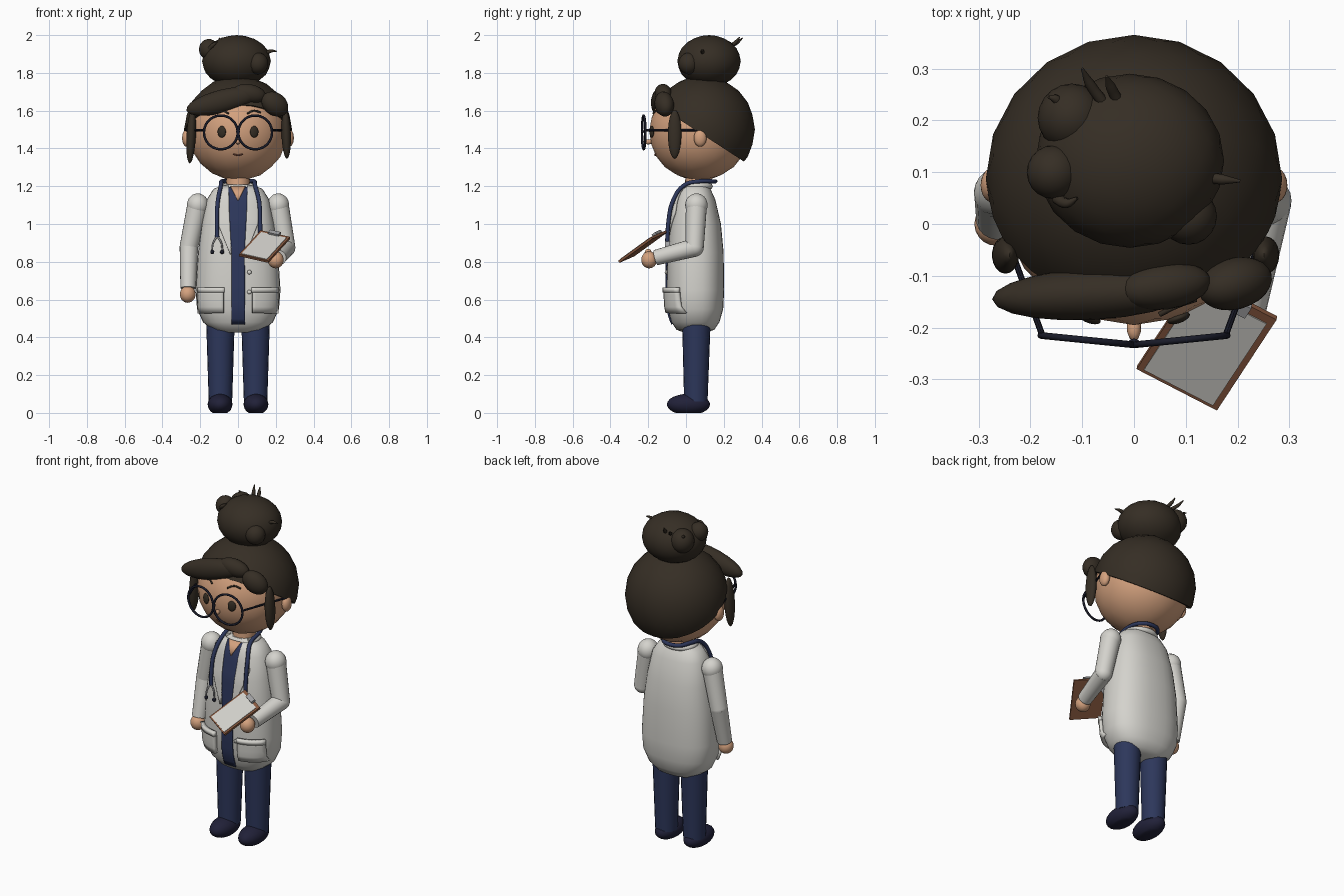
import bpy, bmesh, math
from mathutils import Matrix, Vector, Euler

if "Cube" in bpy.data.objects:
    bpy.data.objects.remove(bpy.data.objects["Cube"])


def material(name, rgb):
    m = bpy.data.materials.new(name)
    m.diffuse_color = (*rgb, 1)
    m.use_nodes = True
    m.node_tree.nodes["Principled BSDF"].inputs["Base Color"].default_value = m.diffuse_color
    return m


HAIR = material("dark_brown", (0.036, 0.027, 0.018))
SKIN = material("skin", (0.66, 0.36, 0.21))
WHITE = material("coat_white", (0.66, 0.65, 0.61))
NAVY = material("navy", (0.026, 0.038, 0.105))
SHOE = material("dark_navy", (0.015, 0.015, 0.04))
FRAME = material("frame_black", (0.010, 0.011, 0.022))
BOARD = material("board_brown", (0.25, 0.10, 0.05))
STEEL = material("steel_grey", (0.36, 0.36, 0.37))
MOUTH = material("mouth_brown", (0.22, 0.08, 0.05))


def finish(obj, mat, angle=40):
    obj.data.materials.clear()
    obj.data.materials.append(mat)
    bpy.ops.object.select_all(action='DESELECT')
    obj.select_set(True)
    bpy.context.view_layer.objects.active = obj
    bpy.ops.object.shade_smooth_by_angle(angle=math.radians(angle))
    return obj


def from_bmesh(name, bm, mat, angle=40):
    bmesh.ops.recalc_face_normals(bm, faces=bm.faces)
    me = bpy.data.meshes.new(name)
    bm.to_mesh(me)
    bm.free()
    obj = bpy.data.objects.new(name, me)
    bpy.context.collection.objects.link(obj)
    return finish(obj, mat, angle)


def ellipsoid(name, c, r, mat, rot=(0, 0, 0), sub=3, cut=None):
    bm = bmesh.new()
    e = Euler([math.radians(a) for a in rot]).to_matrix().to_4x4()
    bmesh.ops.create_icosphere(bm, subdivisions=sub, radius=1,
                               matrix=Matrix.Translation(c) @ e @ Matrix.Diagonal((*r, 1)))
    if cut:  # keep only the side the cut normal points to, and cap it
        bmesh.ops.bisect_plane(bm, geom=bm.verts[:] + bm.edges[:] + bm.faces[:],
                               plane_co=cut[0], plane_no=cut[1], clear_inner=True)
        bmesh.ops.holes_fill(bm, edges=[x for x in bm.edges if x.is_boundary], sides=0)
    return from_bmesh(name, bm, mat)


def limb(name, a, b, ra, rb, mat, seg=20):
    a, b = Vector(a), Vector(b)
    bm = bmesh.new()
    m = Matrix.Translation((a + b) / 2) @ (b - a).to_track_quat('Z', 'Y').to_matrix().to_4x4()
    bmesh.ops.create_cone(bm, cap_ends=True, segments=seg, radius1=ra, radius2=rb,
                          depth=(b - a).length, matrix=m)
    return from_bmesh(name, bm, mat)


def tube(name, pts, r, mat, closed=False, radii=None):
    cu = bpy.data.curves.new(name, 'CURVE')
    cu.dimensions, cu.bevel_depth, cu.bevel_resolution = '3D', r, 2
    cu.resolution_u, cu.use_fill_caps = 5, True
    sp = cu.splines.new('BEZIER')
    sp.bezier_points.add(len(pts) - 1)
    for i, (bp, p) in enumerate(zip(sp.bezier_points, pts)):
        bp.co = p
        bp.radius = radii[i] if radii else 1
        bp.handle_left_type = bp.handle_right_type = 'AUTO'
    sp.use_cyclic_u = closed
    obj = bpy.data.objects.new(name, cu)
    bpy.context.collection.objects.link(obj)
    bpy.ops.object.select_all(action='DESELECT')
    obj.select_set(True)
    bpy.context.view_layer.objects.active = obj
    bpy.ops.object.convert(target='MESH')
    return finish(bpy.context.object, mat, 50)


# Coat body: superellipse rings (z, half width, half depth)
RINGS = [(0.425, .08, .06), (0.44, .135, .10), (0.48, .185, .127), (0.55, .217, .147),
         (0.65, .225, .152), (0.85, .212, .149), (1.0, .192, .135), (1.13, .165, .105),
         (1.185, .13, .08), (1.21, .075, .06)]
CY, N = 0.05, 2.4


def coat_front(x, z):
    z = min(max(z, RINGS[0][0]), RINGS[-1][0])
    for (z0, a0, b0), (z1, a1, b1) in zip(RINGS, RINGS[1:]):
        if z <= z1:
            t = (z - z0) / (z1 - z0)
            a, b = a0 + t * (a1 - a0), b0 + t * (b1 - b0)
            return CY - b * max(0, 1 - min(1, abs(x / a)) ** N) ** (1 / N)


bm = bmesh.new()
SEG, loops = 32, []
for z, a, b in RINGS:
    loop = []
    for i in range(SEG):
        c, s = math.cos(math.tau * i / SEG), math.sin(math.tau * i / SEG)
        loop.append(bm.verts.new((a * math.copysign(abs(c) ** (2 / N), c),
                                  CY + b * math.copysign(abs(s) ** (2 / N), s), z)))
    loops.append(loop)
for lo, hi in zip(loops, loops[1:]):
    for i in range(SEG):
        j = (i + 1) % SEG
        bm.faces.new((lo[i], lo[j], hi[j], hi[i]))
bm.faces.new(loops[0])
bm.faces.new(loops[-1])
from_bmesh("coat_body", bm, WHITE)


def patch(name, rows, lift, thick, mat, cols=8):
    """Plate draped over the coat front; rows are (z, x_left, x_right), top first."""
    fine = []
    for (z0, a0, b0), (z1, a1, b1) in zip(rows, rows[1:]):
        n = max(1, round((z0 - z1) / 0.03))
        fine += [(z0 + (z1 - z0) * k / n, a0 + (a1 - a0) * k / n, b0 + (b1 - b0) * k / n)
                 for k in range(n)]
    fine.append(rows[-1])
    bm = bmesh.new()
    grid = []
    for z, a, b in fine:
        xs = [a + (b - a) * k / cols for k in range(cols + 1)]
        grid.append([bm.verts.new((x, coat_front(x, z) - lift, z)) for x in xs])
    for r0, r1 in zip(grid, grid[1:]):
        for k in range(cols):
            bm.faces.new((r0[k], r1[k], r1[k + 1], r0[k + 1]))
    obj = from_bmesh(name, bm, mat)
    mod = obj.modifiers.new("thickness", 'SOLIDIFY')
    mod.thickness, mod.offset = thick, 0


# Shirt, neckline, lapels, pockets, buttons
patch("shirt", [(1.195, -.065, .065), (1.0, -.045, .045), (.85, -.033, .035), (.47, -.035, .038)],
      .004, .008, NAVY)
patch("neckline", [(1.2, -.04, .04), (1.125, -.002, .002)], .01, .006, SKIN)
for s, side in ((-1, "left"), (1, "right")):
    def mirror(rows):
        return [(z, *sorted((s * a, s * b))) for z, a, b in rows]
    patch(side + "_lapel", mirror([(1.2, .05, .085), (1.06, .046, .12), (1.0, .043, .105),
                                   (.84, .034, .042)]), .009, .012, WHITE)
    patch(side + "_pocket", mirror([(.66, .075, .207), (.53, .075, .205)]), .012, .022, WHITE)
    patch(side + "_pocket_hem", mirror([(.663, .072, .209), (.637, .072, .209)]), .017, .022, WHITE)
for z in (.745, .64):
    ellipsoid("button", (.06, coat_front(.06, z) - .008, z), (.012, .007, .012), WHITE, sub=2)
tube("collar", [(.085 * math.cos(a), .05 + .075 * math.sin(a), 1.2)
                for a in (math.radians(-40 + 26 * i) for i in range(11))], .017, WHITE)

# Legs and shoes
for s, side in ((-1, "left"), (1, "right")):
    limb(side + "_leg", (s * .093, .052, .06), (s * .093, .055, .5), .062, .076, NAVY)
    ellipsoid(side + "_shoe", (s * .095, .013, .045), (.066, .115, .056), SHOE,
              cut=((0, 0, 0), (0, 0, 1)))

# Arms: one hanging, one bent forward
ARMS = {"left": [(-.213, .055, 1.1), (-.26, .06, .88), (-.264, .01, .66), (-.266, 0, .628)],
        "right": [(.213, .055, 1.1), (.255, .045, .875), (.215, -.16, .822), (.2, -.195, .81)]}
for side, (sh, el, wr, hand) in ARMS.items():
    ellipsoid(side + "_shoulder", sh, (.058, .06, .062), WHITE)
    limb(side + "_upper_sleeve", sh, el, .056, .049, WHITE)
    ellipsoid(side + "_elbow", el, (.049, .049, .049), WHITE)
    limb(side + "_lower_sleeve", el, wr, .049, .041, WHITE)
    ellipsoid(side + "_hand", hand, (.042, .042, .045), SKIN)
ellipsoid("right_thumb", (.185, -.2, .845), (.016, .02, .024), SKIN, sub=2)

# Head, neck, ears, nose
limb("neck", (0, .055, 1.12), (0, .06, 1.3), .066, .06, SKIN)
ellipsoid("head", (0, .07, 1.49), (.262, .265, .26), SKIN)
ellipsoid("nose", (0, -.2, 1.435), (.014, .026, .014), SKIN, sub=2)
for s, side in ((-1, "left"), (1, "right")):
    ellipsoid(side + "_ear", (s * .272, .075, 1.455), (.024, .034, .046), SKIN)


def face(x, z, lift):
    return (x, .07 - .265 * math.sqrt(1 - (x / .262) ** 2 - ((z - 1.49) / .26) ** 2) - lift, z)


# Eyes, brows, mouth
for s, side in ((-1, "left"), (1, "right")):
    ellipsoid(side + "_eye", face(s * .086, 1.488, .001), (.023, .01, .031), HAIR, (0, 0, s * 20))
    tube(side + "_brow", [face(s * x, z, .003) for x, z in ((.05, 1.585), (.085, 1.6), (.12, 1.59))],
         .005, HAIR)
tube("mouth", [face(x, z, .001) for x, z in ((-.025, 1.37), (0, 1.364), (.025, 1.37))], .004, MOUTH)

# Glasses
for s, side in ((-1, "left"), (1, "right")):
    ring = []
    for i in range(16):
        a = math.tau * i / 16
        u = .089 * math.cos(a)
        ring.append((s * .091 + u, -.224 + .1 * s * u, 1.485 + .089 * math.sin(a)))
    tube(side + "_lens_rim", ring, .0065, FRAME, closed=True)
    limb(side + "_temple", (s * .178, -.212, 1.497), (s * .277, .06, 1.497), .006, .006, FRAME, 8)
ellipsoid("glasses_bridge", (0, -.23, 1.49), (.012, .009, .009), FRAME, sub=2)

# Hair cap, sweeping fringe, side locks
ellipsoid("hair_cap", (0, .087, 1.5), (.286, .278, .285), HAIR, cut=((0, 0, 1.53), (0, .65, 1)))
ellipsoid("fringe", (-.08, -.135, 1.65), (.2, .05, .062), HAIR, (0, -14, 3))
ellipsoid("fringe_side", (.195, -.115, 1.635), (.078, .05, .06), HAIR, (0, 35, 15))
ellipsoid("fringe_middle", (.06, -.12, 1.69), (.09, .045, .05), HAIR, (0, 10, 8))
ellipsoid("left_side_lock", (-.248, -.06, 1.465), (.025, .036, .145), HAIR, (0, 3, 0))
ellipsoid("right_side_lock", (.255, -.06, 1.475), (.025, .036, .13), HAIR, (0, -2, 0))

# Bun with curls and loose wisps
ellipsoid("bun", (-.008, .122, 1.862), (.182, .168, .138), HAIR)
for c, r in (((-.155, .1, 1.925), .052), ((-.12, .205, 1.9), .066), ((.105, .015, 1.85), .055)):
    ellipsoid("bun_curl", c, (r, r, r * 1.05), HAIR)
for pts in ([(.14, .09, 1.9), (.17, .086, 1.915), (.205, .083, 1.915)],
            [(-.06, .235, 1.94), (-.085, .27, 1.96), (-.1, .3, 1.985)],
            [(-.03, .235, 1.94), (-.045, .265, 1.965), (-.053, .285, 1.99)],
            [(-.15, .05, 1.93), (-.13, .04, 1.95), (-.11, .05, 1.965)],
            [(-.14, .22, 1.92), (-.15, .24, 1.945), (-.165, .245, 1.955)]):
    tube("hair_wisp", pts, .011, HAIR, radii=(1, .9, .25))

# Stethoscope
tube("stethoscope_tube", [(-.11, -.098, .93), (-.112, -.092, 1.02), (-.107, -.07, 1.12),
                          (-.09, -.01, 1.205), (-.085, .07, 1.226), (-.055, .135, 1.226),
                          (0, .155, 1.226), (.055, .135, 1.226), (.085, .07, 1.226),
                          (.09, -.01, 1.205), (.112, -.07, 1.12), (.117, -.092, 1.02),
                          (.117, -.1, .9)], .0115, NAVY)
for s in (-1, 1):
    tube("ear_tube", [(-.11, -.098, .935), (-.11 + s * .02, -.104, .905), (-.11 + s * .028, -.108, .86)],
         .005, STEEL)
    ellipsoid("ear_tip", (-.11 + s * .026, -.108, .852), (.011, .011, .012), FRAME, sub=2)
limb("chest_piece", (.117, -.085, .885), (.117, -.11, .885), .025, .025, STEEL)

# Clipboard: board, paper and clip share one tilted frame
A, B, D = Vector((.005, -.28, .84)), Vector((.16, -.36, .805)), Vector((.12, -.105, .967))
U, V = B - A, D - A
NORMAL = U.cross(V).normalized()


def slab(name, u0, u1, v0, v1, h0, h1, mat):
    bm = bmesh.new()
    bmesh.ops.create_cube(bm, size=1)
    for v in bm.verts:
        u = u0 if v.co.x < 0 else u1
        w = v0 if v.co.y < 0 else v1
        v.co = A + U * u + V * w + NORMAL * (h0 if v.co.z < 0 else h1)
    from_bmesh(name, bm, mat, 30)


slab("clipboard", 0, 1, 0, 1, -.013, 0, BOARD)
slab("paper", .07, .93, .03, .93, 0, .003, WHITE)
slab("clip", .32, .68, .91, 1.02, 0, .014, STEEL)
